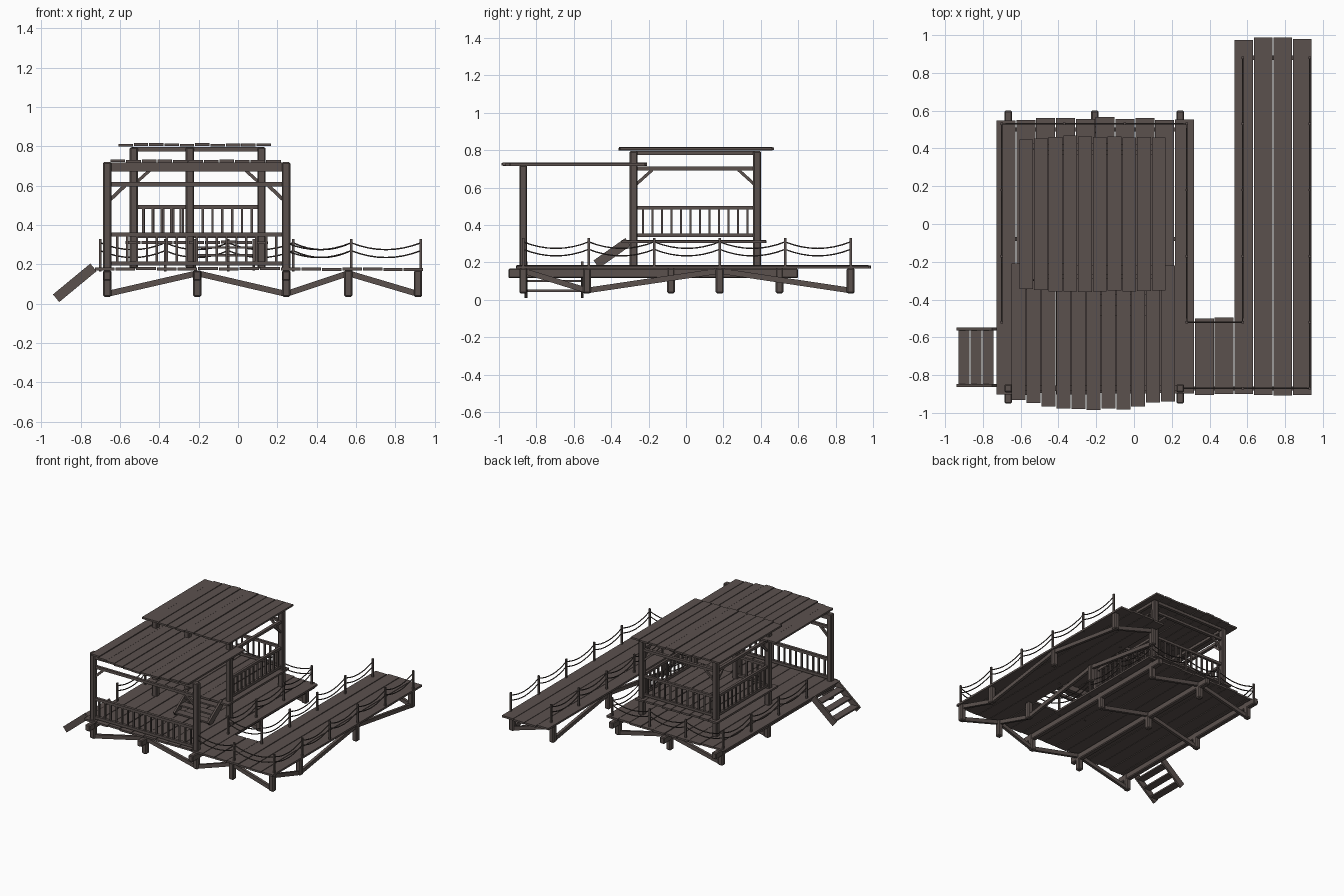
import bpy, bmesh, math, random
from mathutils import Matrix, Vector

random.seed(4)
if "Cube" in bpy.data.objects:
    bpy.data.objects.remove(bpy.data.objects["Cube"])


def material(name, rgb):
    m = bpy.data.materials.new(name)
    m.use_nodes = True
    m.diffuse_color = (*rgb, 1)
    m.node_tree.nodes["Principled BSDF"].inputs["Base Color"].default_value = (*rgb, 1)
    return m


WOOD = material("weathered brown wood", (0.105, 0.083, 0.076))
ROPE = material("dark rope", (0.07, 0.055, 0.05))


def beam(bm, a, b, w, h):
    """Box from a to b, w wide sideways and h deep."""
    a, b = Vector(a), Vector(b)
    d = (b - a).normalized()
    side = Vector((0, 1, 0)) if abs(d.z) > 0.99 else Vector((0, 0, 1)).cross(d).normalized()
    up = d.cross(side)
    rot = Matrix((d, side, up)).transposed().to_4x4()
    size = Matrix.Diagonal(((b - a).length, w, h, 1))
    bmesh.ops.create_cube(bm, size=1, matrix=Matrix.Translation((a + b) / 2) @ rot @ size)


def finish(bm, name, bevel=0.0):
    mesh = bpy.data.meshes.new(name)
    bm.to_mesh(mesh)
    bm.free()
    ob = bpy.data.objects.new(name, mesh)
    bpy.context.collection.objects.link(ob)
    mesh.materials.append(WOOD)
    if bevel:
        mod = ob.modifiers.new("worn edges", "BEVEL")
        mod.width = bevel
        mod.segments = 1
    return ob


def beams(name, pairs, w, h, bevel=0.0):
    bm = bmesh.new()
    for a, b in pairs:
        beam(bm, a, b, w, h)
    return finish(bm, name, bevel)


def planks(name, x0, x1, count, y0, y1, z, thick=0.015, bow0=0.0, bow1=0.0):
    """Row of boards along y with uneven ends, bowed outward in the middle."""
    bm = bmesh.new()
    step = (x1 - x0) / count
    for i in range(count):
        x = x0 + step * (i + 0.5)
        arc = math.sin(math.pi * (i + 0.5) / count)
        front = y0 - bow0 * arc + random.uniform(-0.006, 0.006)
        back = y1 + bow1 * arc + random.uniform(-0.006, 0.006)
        dz = random.uniform(-0.002, 0.002)
        beam(bm, (x, front, z + dz), (x, back, z + dz), step - 0.005, thick)
    return finish(bm, name)


def railing(name, a, b, low, high, rail=0.02):
    """Top and bottom rail with evenly spaced balusters."""
    a, b = Vector((*a, 0)), Vector((*b, 0))
    up = Vector((0, 0, 1))
    bm = bmesh.new()
    for z in (low, high):
        beam(bm, a + up * z, b + up * z, rail, rail)
    n = max(3, round((b - a).length / 0.05))
    for i in range(1, n):
        p = a.lerp(b, i / n)
        beam(bm, p + up * low, p + up * high, 0.012, 0.012)
    return finish(bm, name)


def stairs(name, low, high, width_axis, half, count):
    """Two sloping side boards and level treads."""
    low, high, w = Vector(low), Vector(high), Vector(width_axis)
    bm = bmesh.new()
    for s in (-1, 1):
        beam(bm, low + w * half * s, high + w * half * s, 0.015, 0.05)
    for i in range(count):
        p = low.lerp(high, (i + 0.4) / count)
        beam(bm, p - w * half, p + w * half, 0.06, 0.012)
    return finish(bm, name)


# Decks and roofs
planks("main_deck", -0.73, 0.32, 10, -0.9, 0.55, 0.178, bow1=0.012)
planks("link_deck", 0.32, 0.53, 2, -0.905, -0.495, 0.176)
planks("pier_deck", 0.53, 0.943, 4, -0.9, 0.965, 0.176, bow0=0.01, bow1=0.025)
planks("hut_floor", -0.575, 0.155, 9, -0.34, 0.425, 0.312)
planks("porch_roof", -0.65, 0.22, 11, -0.925, -0.215, 0.725, 0.014, bow0=0.06)
planks("hut_roof", -0.61, 0.17, 10, -0.345, 0.45, 0.808, 0.014, bow0=0.012, bow1=0.015)

# Under-structure: floor joists, stilts and zigzag braces
MAIN_X, MAIN_Y = (-0.665, -0.207, 0.245), (-0.87, -0.08, 0.5)
PIER_X, PIER_Y = (0.56, 0.915), (-0.87, -0.53, 0.18, 0.88)
beams("deck_joists", [((x, -0.95, 0.142), (x, 0.6, 0.142)) for x in MAIN_X], 0.04, 0.05, 0.006)
beams("stilts", [((x, y, 0.035), (x, y, 0.17))
                 for xs, ys in ((MAIN_X, MAIN_Y), (PIER_X, PIER_Y)) for x in xs for y in ys],
      0.042, 0.042, 0.007)
LOW, HIGH = 0.05, 0.155
braces = []
for y in MAIN_Y:
    braces += [((-0.665, y, LOW), (-0.207, y, HIGH)), ((-0.207, y, HIGH), (0.245, y, LOW))]
braces.append(((0.245, -0.87, LOW), (0.56, -0.87, HIGH)))
for y in (-0.87, 0.88):
    braces.append(((0.56, y, HIGH), (0.915, y, LOW)))
for x in PIER_X:
    for i in range(3):
        za, zb = (HIGH, LOW) if i % 2 == 0 else (LOW, HIGH)
        braces.append(((x, PIER_Y[i], za), (x, PIER_Y[i + 1], zb)))
beams("stilt_braces", braces, 0.022, 0.03)

# Porch frame with front railing
PX, PY = (-0.665, 0.245), -0.87
beams("porch_posts", [((x, PY, 0.17), (x, PY, 0.72)) for x in PX], 0.042, 0.042, 0.006)
beams("porch_top_beam", [((PX[0], PY, 0.695), (PX[1], PY, 0.695))], 0.03, 0.045)
beams("porch_cross_beam", [((PX[0], PY, 0.607), (PX[1], PY, 0.607))], 0.02, 0.022)
beams("porch_brackets", [((x, PY, 0.515), (x + s * 0.09, PY, 0.6))
                         for x, s in zip(PX, (1, -1))], 0.016, 0.018)
railing("porch_railing", (PX[0], PY), (PX[1], PY), 0.205, 0.352, 0.022)

# Hut frame
HX, HY = (-0.53, 0.12), (-0.28, 0.38)
posts = [(x, y) for x in HX for y in HY] + [(-0.245, HY[0])]
beams("hut_posts", [((x, y, 0.18), (x, y, 0.795)) for x, y in posts], 0.042, 0.042, 0.006)
for label, z, h in (("top", 0.785, 0.022), ("lower", 0.702, 0.02)):
    ring = [((x, HY[0], z), (x, HY[1], z)) for x in HX]
    ring += [((HX[0], y, z), (HX[1], y, z)) for y in HY]
    beams("hut_" + label + "_beams", ring, 0.024, h)
brackets = []
for x, sx in zip(HX, (1, -1)):
    for y, sy in zip(HY, (1, -1)):
        brackets.append(((x, y, 0.605), (x, y + sy * 0.1, 0.695)))
        brackets.append(((x, y, 0.605), (x + sx * 0.1, y, 0.695)))
beams("hut_brackets", brackets, 0.014, 0.016)
for label, x in zip(("right", "left"), HX):
    railing("hut_railing_" + label, (x, HY[0]), (x, HY[1]), 0.345, 0.492)
railing("hut_railing_back", (HX[0], HY[1]), (HX[1], HY[1]), 0.345, 0.492)
railing("hut_railing_front", (HX[0], HY[0]), (-0.245, HY[0]), 0.345, 0.492)

# Stairs
stairs("side_stairs", (-0.925, -0.705, 0.028), (-0.735, -0.705, 0.185), (0, 1, 0), 0.15, 3)
stairs("hut_stairs", (-0.07, -0.48, 0.19), (-0.07, -0.31, 0.31), (1, 0, 0), 0.15, 3)

# Rope fences
column = [0.53, 0.18, -0.17, -0.52]
runs = [
    [(-0.70, y) for y in reversed(column)] + [(-0.37, 0.53), (-0.05, 0.53)]
    + [(0.28, y) for y in column] + [(0.575, y) for y in reversed(column)] + [(0.575, 0.88)],
    [(0.245, -0.87), (0.575, -0.87), (0.93, -0.87)]
    + [(0.93, y) for y in reversed(column)] + [(0.93, 0.88)],
]
beams("fence_posts", [((x, y, 0.165), (x, y, 0.33)) for run in runs for x, y in run],
      0.013, 0.013)
curve = bpy.data.curves.new("fence_ropes", "CURVE")
curve.dimensions = "3D"
curve.bevel_depth = 0.004
curve.bevel_resolution = 1
for run in runs:
    for z in (0.31, 0.27):
        pts = []
        for (ax, ay), (bx, by) in zip(run, run[1:]):
            for i in range(8):
                t = i / 8
                pts.append((ax + (bx - ax) * t, ay + (by - ay) * t,
                            z - 0.14 * t * (1 - t), 1))
        pts.append((*run[-1], z, 1))
        spline = curve.splines.new("POLY")
        spline.points.add(len(pts) - 1)
        for p, co in zip(spline.points, pts):
            p.co = co
curve.materials.append(ROPE)
ropes = bpy.data.objects.new("fence_ropes", curve)
bpy.context.collection.objects.link(ropes)
